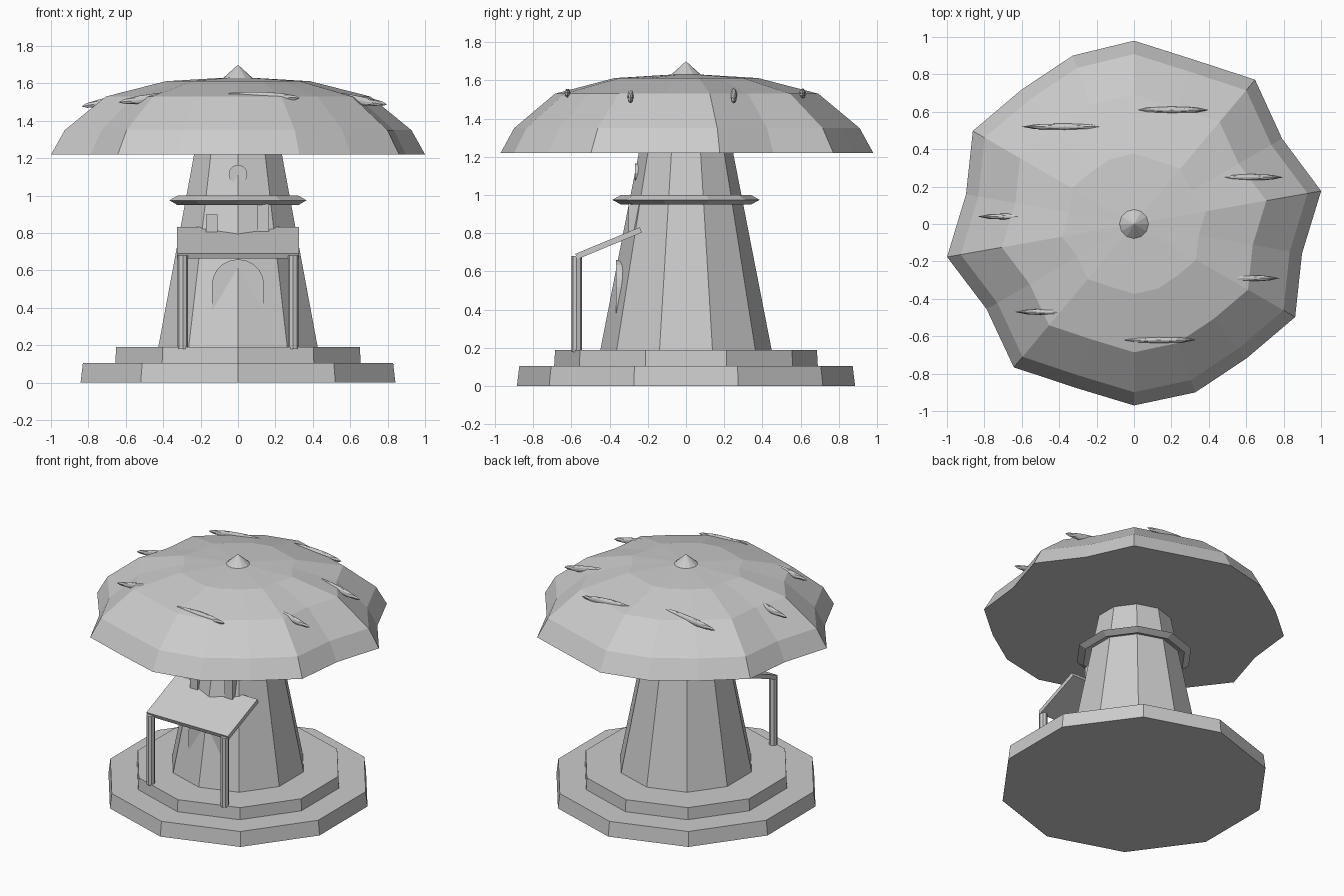
import bpy, bmesh
from math import sin, cos, pi, radians
from mathutils import Vector, Matrix

if "Cube" in bpy.data.objects:
    bpy.data.objects.remove(bpy.data.objects["Cube"])


def make(name, bm):
    bmesh.ops.recalc_face_normals(bm, faces=bm.faces)
    me = bpy.data.meshes.new(name)
    bm.to_mesh(me)
    bm.free()
    ob = bpy.data.objects.new(name, me)
    bpy.context.collection.objects.link(ob)
    return ob


def cone(name, r1, r2, z0, z1, n=10, x=0, y=0, turn=pi / 2):
    # upright frustum with a vertex pointing along +y
    bm = bmesh.new()
    bmesh.ops.create_cone(bm, cap_ends=True, segments=n, radius1=r1, radius2=r2, depth=z1 - z0,
                          matrix=Matrix.Translation((x, y, (z0 + z1) / 2)))
    return make(name, bm)


def box(name, loc, size, tilt=0):
    bm = bmesh.new()
    bmesh.ops.create_cube(bm, size=1, matrix=Matrix.Translation(loc)
                          @ Matrix.Rotation(tilt, 4, 'X') @ Matrix.Diagonal((*size, 1)))
    return make(name, bm)


def slab_xz(name, outline, y0, y1):
    # extrude an x-z outline along y
    bm = bmesh.new()
    f = bm.faces.new([bm.verts.new((x, y0, z)) for x, z in outline])
    r = bmesh.ops.extrude_face_region(bm, geom=[f])
    bmesh.ops.translate(bm, vec=(0, y1 - y0, 0),
                        verts=[v for v in r['geom'] if isinstance(v, bmesh.types.BMVert)])
    return make(name, bm)


# stepped stone base and tapered stem
cone("lower_step", 0.885, 0.872, 0, 0.105)
cone("upper_step", 0.69, 0.685, 0.10, 0.19)
cone("stem", 0.45, 0.245, 0.18, 1.23)

# collar ring around the stem: lathed diamond section
bm = bmesh.new()
section = [(0.385, 0.975), (0.34, 1.0), (0.27, 0.975), (0.34, 0.95)]
rings = [[bm.verts.new((r * sin(2 * pi * i / 10), r * cos(2 * pi * i / 10), z)) for r, z in section]
         for i in range(10)]
for i in range(10):
    a, b = rings[i], rings[(i + 1) % 10]
    for k in range(4):
        m = (k + 1) % 4
        bm.faces.new((a[k], b[k], b[m], a[m]))
make("stem_collar", bm)

# uneven faceted mushroom cap, rim radii every 20 degrees from the back
rim = [0.98, 0.935, 1.007, 0.914, 1.016, 0.912, 0.995, 0.937, 0.958,
       0.97, 0.93, 1.0, 0.91, 1.015, 0.912, 0.995, 0.937, 0.958]
n = len(rim)
# angles run clockwise from +y; the back and front vertices sit on the y axis
angles = [pi / 2 - 2 * pi * i / n for i in range(n)]
bm = bmesh.new()
levels = [(1.0, 1.22), (0.927, 1.35), (0.707, 1.53), (0.385, 1.612)]
rings = [[bm.verts.new((s * r * cos(a), s * r * sin(a), z)) for r, a in zip(rim, angles)]
         for s, z in levels]
top = bm.verts.new((0, 0, 1.635))
bm.faces.new(rings[0])
for lo, hi in zip(rings, rings[1:]):
    for i in range(n):
        j = (i + 1) % n
        bm.faces.new((lo[i], lo[j], hi[j], hi[i]))
for i in range(n):
    bm.faces.new((rings[-1][i], rings[-1][(i + 1) % n], top))
make("cap", bm)
cone("cap_tip", 0.08, 0, 1.628, 1.70, 12)

# slender spots lying half sunk in the cap: centre x, y, z, half length
spots = [(-0.37, 0.52, 1.53, 0.23), (0.2, 0.61, 1.53, 0.2), (0.6, 0.25, 1.52, 0.2),
         (-0.62, 0.04, 1.515, 0.22), (0.58, -0.29, 1.52, 0.2), (-0.42, -0.47, 1.525, 0.22),
         (0.13, -0.62, 1.53, 0.2)]
for i, (x, y, z, h) in enumerate(spots):
    bm = bmesh.new()
    bmesh.ops.create_uvsphere(bm, u_segments=8, v_segments=6, radius=1,
                              matrix=Matrix.Translation((x, y, z))
                              @ Matrix.Rotation(radians(16) * x, 4, 'Y')
                              @ Matrix.Diagonal((h, 0.018, 0.025, 1)))
    make(f"cap_spot_{i + 1}", bm)

# arched door and round upper window
arch = [(0.14 * cos(pi * i / 10), 0.52 + 0.14 * sin(pi * i / 10)) for i in range(11)]
slab_xz("door", [(0.14, 0.19)] + arch + [(-0.14, 0.19)], -0.365, -0.30)
slab_xz("upper_window", [(0.05 * cos(pi * i / 6), 1.115 + 0.05 * sin(pi * i / 6))
                         for i in range(12)], -0.268, -0.22)

# small window blocks above the porch
box("left_window", (-0.14, -0.275, 0.85), (0.062, 0.06, 0.1))
box("right_window", (0.135, -0.27, 0.88), (0.062, 0.06, 0.15))

# porch: two posts and a sloping roof board
for side, x in (("left", -0.295), ("right", 0.295)):
    cone(f"{side}_porch_post", 0.028, 0.028, 0.18, 0.68, 8, x, -0.572)
box("porch_roof", (0, -0.405, 0.748), (0.65, 0.365, 0.03), radians(22.5))
